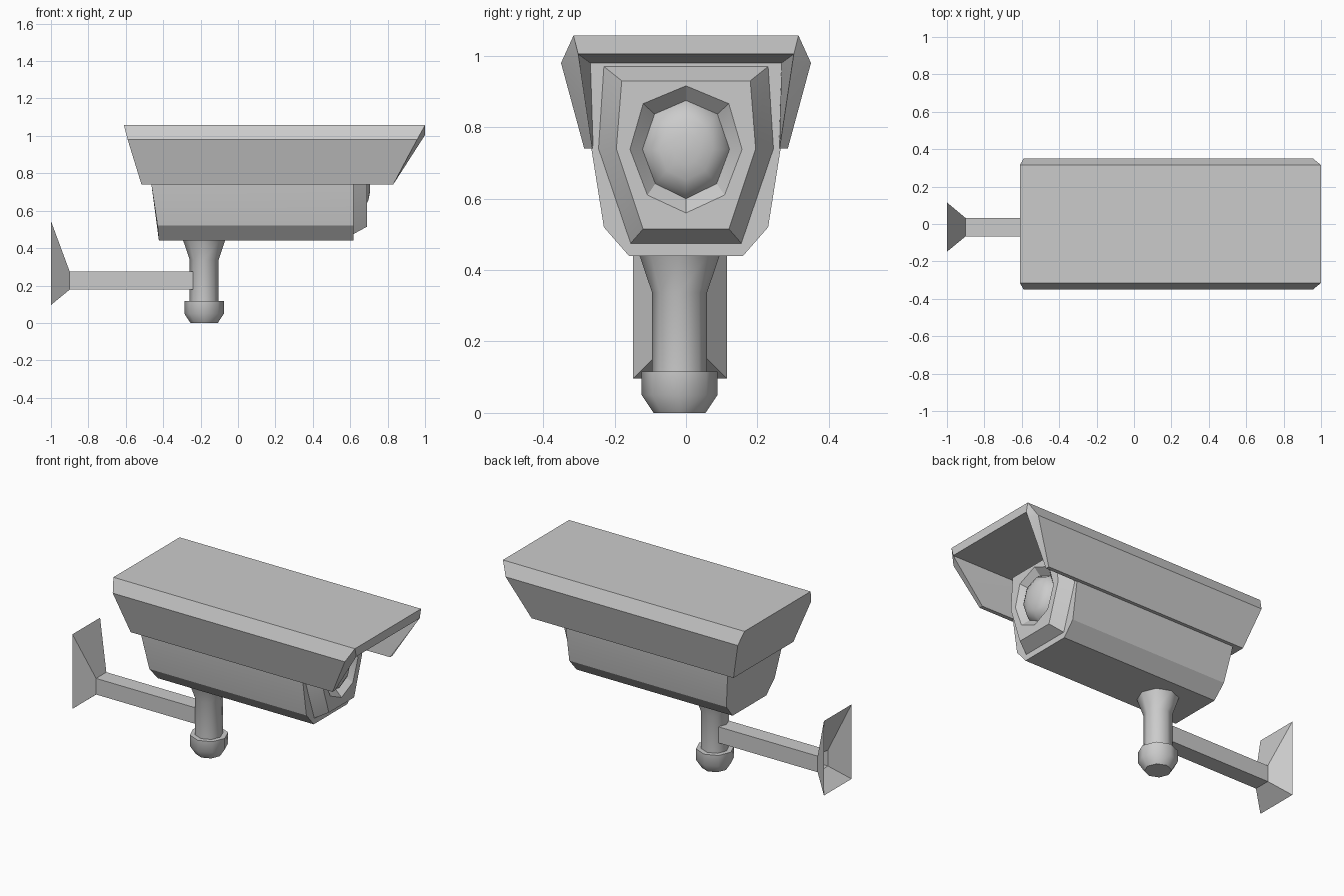
import bpy, bmesh, math

if "Cube" in bpy.data.objects:
    bpy.data.objects.remove(bpy.data.objects["Cube"])


def loft(name, loops, closed=True, caps=(False, False), extra=None, angle=30):
    """Skin a list of equal-length point loops, with optional end caps."""
    bm = bmesh.new()
    rings = [[bm.verts.new(p) for p in loop] for loop in loops]
    n = len(loops[0])
    for a, b in zip(rings, rings[1:]):
        for i in range(n if closed else n - 1):
            j = (i + 1) % n
            bm.faces.new((a[i], a[j], b[j], b[i]))
    if caps[0]:
        bm.faces.new(rings[0][::-1])
    if caps[1]:
        bm.faces.new(rings[-1])
    if extra:
        bm.faces.new([rings[r][i] for r, i in extra])
    bmesh.ops.recalc_face_normals(bm, faces=bm.faces)
    mesh = bpy.data.meshes.new(name)
    bm.to_mesh(mesh)
    bm.free()
    obj = bpy.data.objects.new(name, mesh)
    bpy.context.collection.objects.link(obj)
    bpy.ops.object.select_all(action='DESELECT')
    obj.select_set(True)
    bpy.context.view_layer.objects.active = obj
    bpy.ops.object.shade_smooth_by_angle(angle=math.radians(angle))
    return obj


def mirrored(half):
    """Half profile of (x, y, z) continued on the other side of y = 0."""
    return half + [(x, -y, z) for x, y, z in reversed(half)]


def lens_loop(x, half):
    """Eight-point loop: first and last half points lie on y = 0."""
    right = [(x, y, z) for y, z in half]
    return right + [(x, -y, z) for y, z in reversed(half[1:-1])]


# Sun hood: outer shell, front rim, and recess tapering back to the body
hood = [mirrored(h) for h in (
    [(-0.516, 0.285, 0.74), (-0.59, 0.35, 0.98), (-0.61, 0.315, 1.057)],
    [(0.83, 0.285, 0.74), (0.957, 0.35, 0.98), (1.0, 0.315, 1.057)],
    [(0.83, 0.262, 0.74), (0.984, 0.298, 0.98), (1.0, 0.302, 1.005)],
    [(0.617, 0.26, 0.74), (0.617, 0.267, 0.96), (0.617, 0.268, 0.98)],
)]
loft("sun_hood", hood, closed=False, caps=(True, False),
     extra=[(0, 0), (1, 0), (2, 0), (3, 0), (3, 5), (2, 5), (1, 5), (0, 5)])

# Camera body with sloped back
body = [mirrored(h) for h in (
    [(-0.423, 0.16, 0.44), (-0.43, 0.23, 0.52), (-0.463, 0.265, 0.74), (-0.49, 0.268, 0.98)],
    [(0.617, 0.16, 0.44), (0.617, 0.23, 0.52), (0.617, 0.265, 0.74), (0.617, 0.268, 0.98)],
)]
loft("camera_body", body, caps=(True, True))

# Front bezel, recessed lens ring and domed lens in one skin
CZ = 0.738
ring_in = [(0, 0.875), (0.088, 0.837), (0.122, CZ), (0.086, 0.642), (0, 0.60)]
bezel = [
    lens_loop(0.617, [(0, 0.97), (0.23, 0.97), (0.245, 0.74), (0.155, 0.475), (0, 0.475)]),
    lens_loop(0.69, [(0, 0.93), (0.18, 0.93), (0.195, 0.74), (0.12, 0.515), (0, 0.515)]),
    lens_loop(0.69, [(0, 0.916), (0.12, 0.866), (0.157, CZ), (0.108, 0.61), (0, 0.56)]),
    lens_loop(0.65, ring_in)]
loft("front_bezel", bezel)
dome = [lens_loop(x, [(y * s, CZ + (z - CZ) * s) for y, z in ring_in])
        for x, s in ((0.65, 1), (0.677, 0.88), (0.696, 0.62), (0.705, 0.32), (0.707, 0.05))]
loft("lens", dome, caps=(False, True), angle=60)

# Swivel post with flared top and rounded foot
PX, PY = -0.181, -0.018
profile = [(0.073, 0), (0.106, 0.05), (0.106, 0.116), (0.077, 0.116),
           (0.077, 0.337), (0.112, 0.44)]
post = [[(PX + r * math.cos(k * math.pi / 4), PY + r * math.sin(k * math.pi / 4), z)
         for k in range(8)] for r, z in profile]
loft("swivel_post", post, caps=(True, True), angle=50)

# Wall arm flaring into an open wall mount
arm = [[(x, y0, z0), (x, y1, z0), (x, y1, z1), (x, y0, z1)]
       for x, y0, y1, z0, z1 in ((-1.0, -0.148, 0.115, 0.096, 0.545),
                                 (-0.9, -0.066, 0.032, 0.178, 0.275),
                                 (-0.24, -0.066, 0.032, 0.178, 0.275))]
loft("wall_arm", arm, caps=(False, True))
